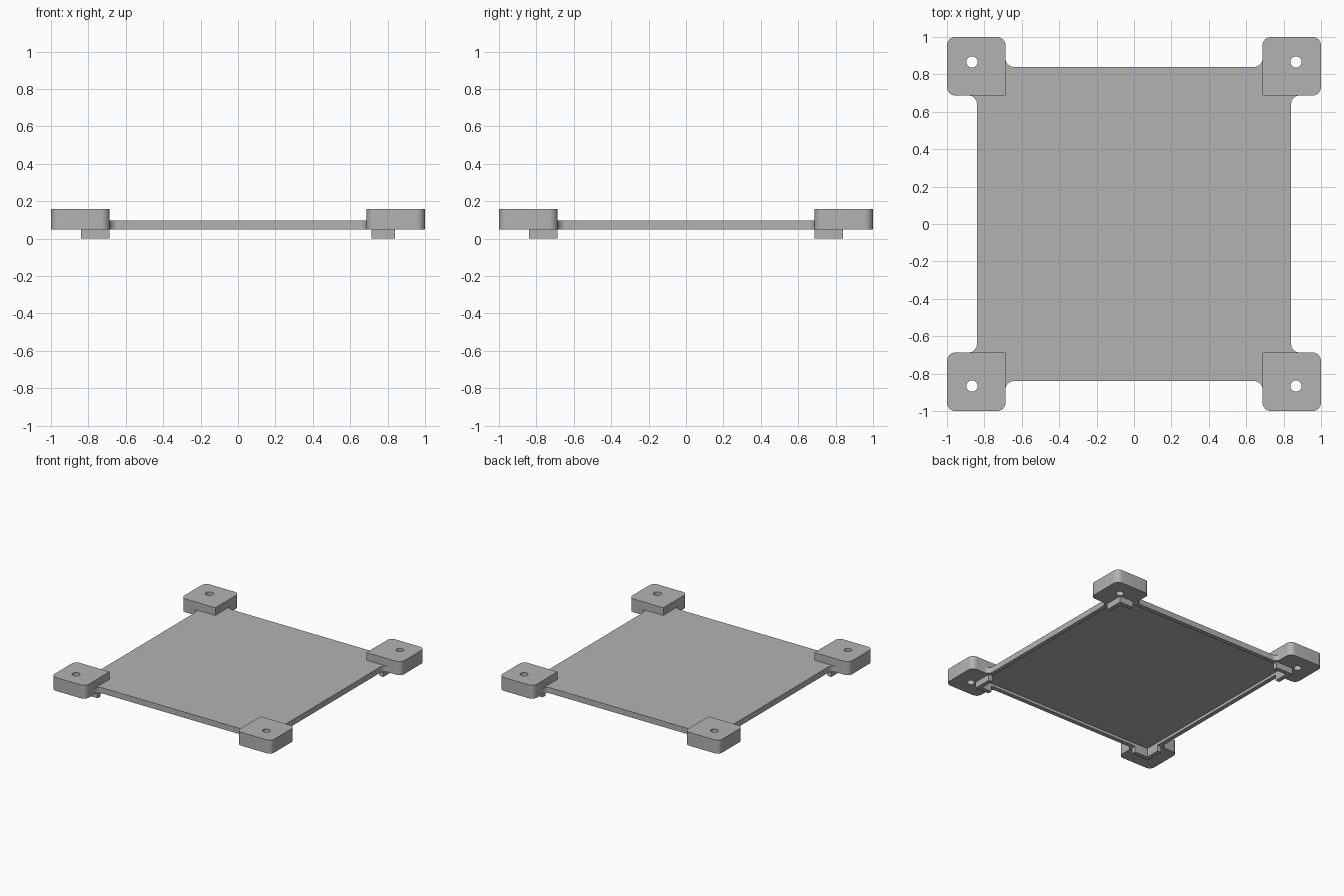
import bpy, bmesh
from math import sin, cos, pi

old = bpy.data.objects.get("Cube")
if old:
    bpy.data.objects.remove(old, do_unlink=True)

grey = bpy.data.materials.new("plain grey")
grey.use_nodes = True
colour = (0.45, 0.45, 0.45, 1)
grey.diffuse_color = colour
grey.node_tree.nodes["Principled BSDF"].inputs["Base Color"].default_value = colour

EDGE, PAD, FILLET, RIM = 0.84, 0.687, 0.045, 0.035
BOTTOM, DECK, TOP, RECESS = 0.05, 0.097, 0.16, 0.073
CORNERS = {"front_right": (-1, -1), "front_left": (1, -1),
           "back_left": (1, 1), "back_right": (-1, 1)}


def arc(cx, cy, r, start, end, steps=8):
    angles = [start + (end - start) * i / steps for i in range(steps + 1)]
    return [(cx + r * cos(a), cy + r * sin(a)) for a in angles]


def prism(name, outline, z0, z1):
    """Extrude a flat outline from z0 up to z1."""
    bm = bmesh.new()
    face = bm.faces.new([bm.verts.new((x, y, z0)) for x, y in outline])
    grown = bmesh.ops.extrude_face_region(bm, geom=[face])["geom"]
    bmesh.ops.translate(bm, vec=(0, 0, z1 - z0),
                        verts=[v for v in grown if isinstance(v, bmesh.types.BMVert)])
    bmesh.ops.recalc_face_normals(bm, faces=bm.faces)
    mesh = bpy.data.meshes.new(name)
    bm.to_mesh(mesh)
    bm.free()
    mesh.materials.append(grey)
    obj = bpy.data.objects.new(name, mesh)
    bpy.context.collection.objects.link(obj)
    return obj


def activate(obj):
    bpy.ops.object.select_all(action="DESELECT")
    obj.select_set(True)
    bpy.context.view_layer.objects.active = obj


def combine(base, tool, operation):
    mod = base.modifiers.new(operation.lower(), "BOOLEAN")
    mod.object, mod.operation, mod.solver = tool, operation, "EXACT"
    activate(base)
    bpy.ops.object.modifier_apply(modifier=mod.name)
    bpy.data.objects.remove(tool, do_unlink=True)


# Thin square tray with a concave fillet beside each corner pad
f = EDGE + FILLET
quarter = arc(f, PAD - FILLET, FILLET, pi, pi / 2) + [(f, f)]
quarter += arc(PAD - FILLET, f, FILLET, 0, -pi / 2)
outline = []
for turn in range(4):
    outline += quarter
    quarter = [(-y, x) for x, y in quarter]
tray = prism("tray", outline, BOTTOM, DECK)

# Raised corner pads: three rounded corners, square inner corner
for sx, sy in CORNERS.values():
    r, o = FILLET, 1 - FILLET
    i = PAD + FILLET
    shape = [(PAD, PAD)] + arc(o, i, r, -pi / 2, 0) + arc(o, o, r, 0, pi / 2)
    shape += arc(i, o, r, pi / 2, pi)
    pad = prism("pad", [(x * sx, y * sy) for x, y in shape], BOTTOM, TOP)
    combine(tray, pad, "UNION")

# Shallow recess under the tray, leaving a narrow rim
h = EDGE - RIM
combine(tray, prism("recess_cutter", [(-h, -h), (h, -h), (h, h), (-h, h)], 0, RECESS),
        "DIFFERENCE")

# Screw holes through the pads
for sx, sy in CORNERS.values():
    hole = prism("hole_cutter", arc(0.866 * sx, 0.866 * sy, 0.03, 0, 2 * pi, 32)[:-1], 0, 0.3)
    combine(tray, hole, "DIFFERENCE")

# L-shaped retaining lips below each corner
lips = []
for name, (sx, sy) in CORNERS.items():
    end = 0.715 if sx > 0 else PAD
    shape = [(EDGE, EDGE), (end, EDGE), (end, h), (h, h), (h, PAD), (EDGE, PAD)]
    lips.append(prism(name + "_lip", [(x * sx, y * sy) for x, y in shape], 0, BOTTOM))

# Smooth rounded corners, keep the edges crisp
for obj in [tray] + lips:
    activate(obj)
    bpy.ops.object.shade_smooth_by_angle(angle=pi / 6)
